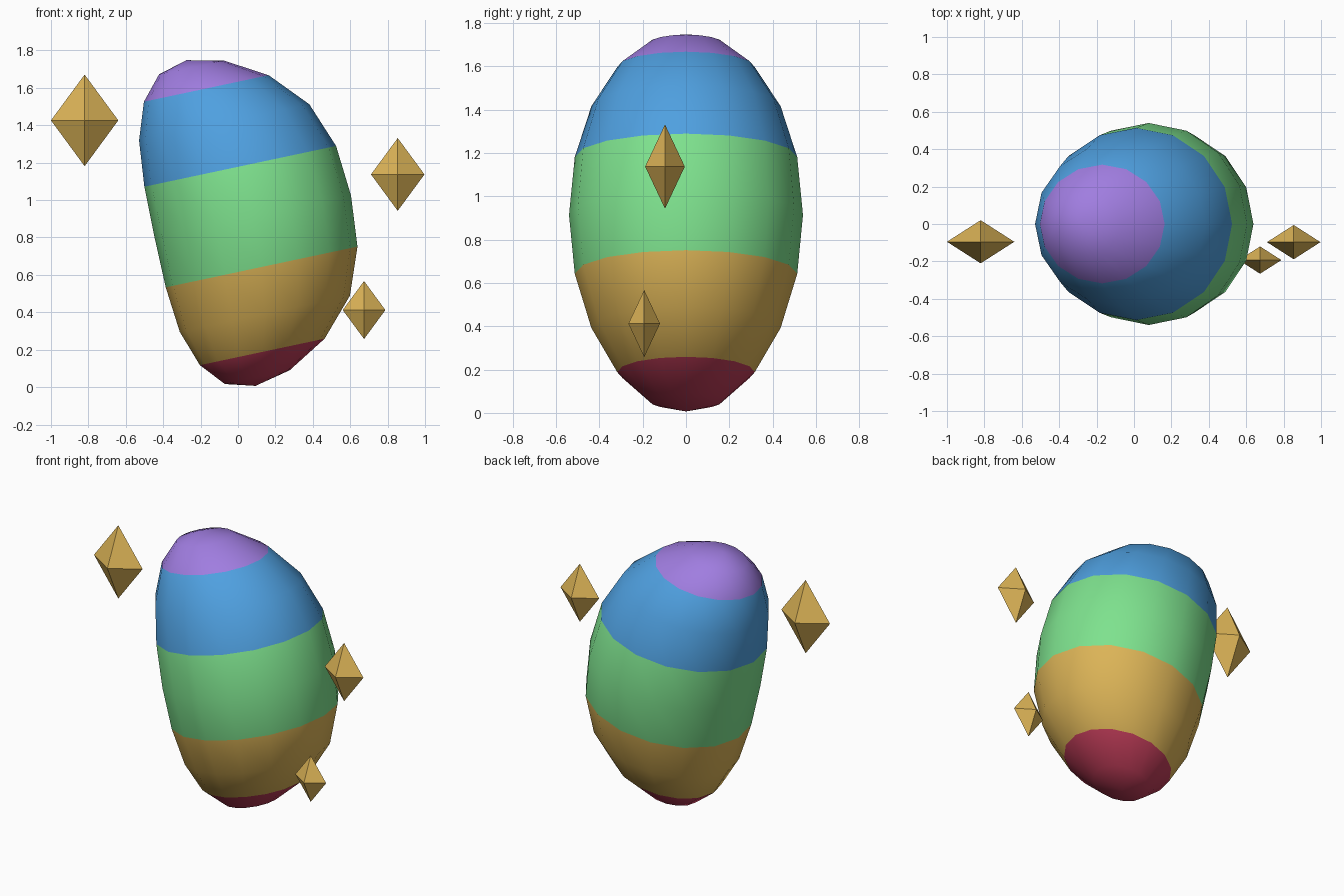
import bpy, bmesh
from math import asin, cos, radians, degrees
from mathutils import Matrix, Vector

cube = bpy.data.objects.get("Cube")
if cube:
    bpy.data.objects.remove(cube, do_unlink=True)


def linear(c):
    return c / 12.92 if c <= 0.04045 else ((c + 0.055) / 1.055) ** 2.4


def material(name, hex_code):
    rgb = [linear(int(hex_code[i:i + 2], 16) / 255) for i in (0, 2, 4)]
    mat = bpy.data.materials.new(name)
    mat.use_nodes = True
    mat.diffuse_color = (*rgb, 1)
    bsdf = next(n for n in mat.node_tree.nodes if n.type == 'BSDF_PRINCIPLED')
    bsdf.inputs["Base Color"].default_value = (*rgb, 1)
    bsdf.inputs["Roughness"].default_value = 0.7
    return mat


def add_object(name, bm, mats):
    mesh = bpy.data.meshes.new(name)
    bmesh.ops.recalc_face_normals(bm, faces=bm.faces)
    bm.to_mesh(mesh)
    bm.free()
    for m in mats:
        mesh.materials.append(m)
    obj = bpy.data.objects.new(name, mesh)
    bpy.context.collection.objects.link(obj)
    return obj


red = material("crimson", "BE3C58")
gold = material("gold", "DCB457")
green = material("green", "7EE28E")
blue = material("blue", "4FA0E0")
purple = material("purple", "A07DE0")

# Banded egg: a sphere with bands coloured by latitude, bowed sideways, then tilted
HALF_LENGTH, HALF_DEPTH = 0.89, 0.54
BOW = [0.267, 0.257, 0.222, 0.166, 0.112, 0.093]     # sideways shift per ring from the middle out
HALF_WIDTH = [0.537, 0.551, 0.575, 0.58, 0.573, 0]
bm = bmesh.new()
bmesh.ops.create_uvsphere(bm, u_segments=16, v_segments=10, radius=1)
for f in bm.faces:
    z = f.calc_center_median().z
    f.material_index = sum(z > limit for limit in (-0.809, -0.309, 0.309, 0.809))
    f.smooth = True
for v in bm.verts:
    ring = round(degrees(asin(min(1, abs(v.co.z)))) / 18)
    v.co = Vector((v.co.x * HALF_WIDTH[ring] + BOW[ring],
                   v.co.y * HALF_DEPTH,
                   v.co.z * HALF_LENGTH + 0.877))
bm.transform(Matrix.Rotation(radians(-12), 4, 'Y'))
add_object("banded_egg", bm, [red, gold, green, blue, purple])


# Floating gems: stretched octahedra
def gem(name, centre, size):
    bm = bmesh.new()
    for depth in (1, -1):
        bmesh.ops.create_cone(bm, cap_ends=False, segments=4,
                              radius1=1, radius2=0, depth=1,
                              matrix=Matrix.Diagonal((1, 1, depth, 1))
                              @ Matrix.Translation((0, 0, 0.5)))
    bmesh.ops.remove_doubles(bm, verts=bm.verts, dist=0.001)
    # put the corners on the x and y axes
    if all(abs(v.co.x) < 0.9 for v in bm.verts):
        bm.transform(Matrix.Rotation(radians(45), 4, 'Z'))
    bm.transform(Matrix.Translation(centre)
                 @ Matrix.Diagonal((size, size * 0.64, size * 1.36, 1)))
    add_object(name, bm, [gold])


gem("large_gem", (-0.82, -0.095, 1.426), 0.18)
gem("medium_gem", (0.854, -0.097, 1.137), 0.143)
gem("small_gem", (0.674, -0.193, 0.412), 0.114)
